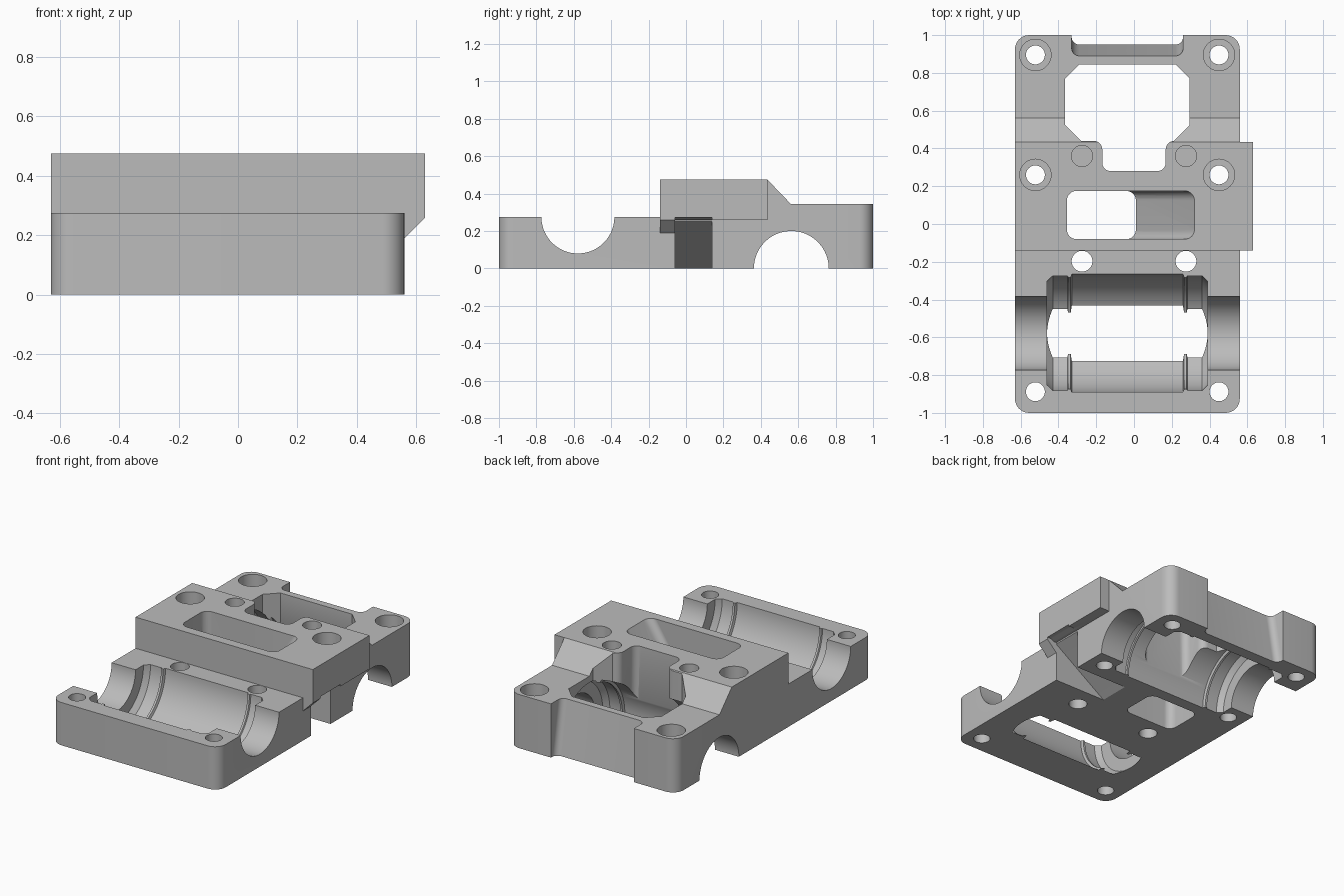
import bpy, bmesh, math
from mathutils import Vector

if "Cube" in bpy.data.objects:
    bpy.data.objects.remove(bpy.data.objects["Cube"])

grey = bpy.data.materials.new("mid_grey")
grey.use_nodes = True
grey.diffuse_color = (0.5, 0.5, 0.5, 1)
grey.node_tree.nodes["Principled BSDF"].inputs["Base Color"].default_value = (0.5, 0.5, 0.5, 1)

MID = -0.035          # centre line of the body
LEFT, RIGHT = -0.63, 0.56


def make(name, bm):
    bmesh.ops.recalc_face_normals(bm, faces=bm.faces)
    mesh = bpy.data.meshes.new(name)
    bm.to_mesh(mesh)
    bm.free()
    mesh.materials.append(grey)
    ob = bpy.data.objects.new(name, mesh)
    bpy.context.collection.objects.link(ob)
    return ob


def prism_bm(pts, axis, lo, hi):
    """Extrude a 2D outline along an axis; the other two axes keep their order."""
    bm = bmesh.new()

    def place(p, t):
        c = list(p)
        c.insert("xyz".index(axis), t)
        return Vector(c)
    face = bm.faces.new([bm.verts.new(place(p, lo)) for p in pts])
    moved = bmesh.ops.extrude_face_region(bm, geom=[face])["geom"]
    shift = place((0, 0), hi - lo)
    bmesh.ops.translate(bm, vec=shift, verts=[v for v in moved if isinstance(v, bmesh.types.BMVert)])
    return bm


def prism(name, pts, axis, lo, hi):
    return make(name, prism_bm(pts, axis, lo, hi))


def rect(x0, x1, y0, y1, r=0.0, n=8):
    if not r:
        return [(x0, y0), (x1, y0), (x1, y1), (x0, y1)]
    out = []
    corners = [(x1 - r, y1 - r), (x0 + r, y1 - r), (x0 + r, y0 + r), (x1 - r, y0 + r)]
    for q, (cx, cy) in enumerate(corners):
        for i in range(n + 1):
            a = math.pi / 2 * (q + i / n)
            out.append((cx + r * math.cos(a), cy + r * math.sin(a)))
    return out


def circle(x, y, r, n=40):
    return [(x + r * math.cos(math.tau * i / n), y + r * math.sin(math.tau * i / n)) for i in range(n)]


def lathe(name, profile, y, z, n=96):
    """Solid of revolution around an x axis line; profile holds (x, radius)."""
    bm = bmesh.new()
    rings = [[bm.verts.new((x, *p)) for p in circle(y, z, r, n)] for x, r in profile]
    for a, b in zip(rings, rings[1:]):
        for i in range(n):
            j = (i + 1) % n
            bm.faces.new((a[i], a[j], b[j], b[i]))
    bm.faces.new(rings[0])
    bm.faces.new(rings[-1])
    return make(name, bm)


def boolean(target, tool, op="DIFFERENCE"):
    mod = target.modifiers.new(op.lower(), "BOOLEAN")
    mod.operation, mod.solver, mod.object = op, "EXACT", tool
    bpy.context.view_layer.objects.active = target
    bpy.ops.object.modifier_apply(modifier=mod.name)
    bpy.data.objects.remove(tool)


# Stepped body with rounded upright corners
side = [(-1, 0), (1, 0), (1, 0.345), (0.56, 0.345), (0.435, 0.475),
        (-0.14, 0.475), (-0.14, 0.275), (-1, 0.275)]
bm = prism_bm(side, "x", LEFT, RIGHT)
corners = [e for e in bm.edges if all(abs(v.co.y) > 0.99 for v in e.verts)
           and abs(e.verts[0].co.z - e.verts[1].co.z) > 0.1]
bmesh.ops.bevel(bm, geom=corners, offset=0.075, segments=8, profile=0.5, affect="EDGES")
body = make("carriage_body", bm)

# Side ledge and its small sloped support
boolean(body, prism("side_ledge", rect(0.4, 0.63, -0.14, 0.435), "z", 0.26, 0.475), "UNION")
support = [(0.45, 0.19), (0.56, 0.19), (0.63, 0.26), (0.63, 0.3), (0.45, 0.3)]
boolean(body, prism("ledge_support", support, "y", -0.14, -0.06), "UNION")

# Wedge notch below the ledge
wedge = [(0.17, -0.02), (0.19, 0), (0.56, 0.25), (0.6, 0.272), (0.7, 0.272), (0.7, -0.02)]
boolean(body, prism("wedge_notch", wedge, "y", -0.06, 0.14))

# Two bearing seats with narrower end bores, one open upward, one open downward
half = [(0.425, 0.275), (0.395, 0.304), (0.318, 0.304), (0.314, 0.296),
        (0.3, 0.296), (0.294, 0.312)]
seat = [(MID - x, r) for x, r in half] + [(MID + x, r) for x, r in reversed(half)]
for label, y, z, bore in (("front", -0.578, 0.275, 0.195), ("rear", 0.563, 0, 0.2)):
    boolean(body, lathe(label + "_seat", seat, y, z))
    boolean(body, lathe(label + "_bore", [(-0.8, bore), (0.8, bore)], y, z))

# Octagonal window and the rounded clearance beside it
octagon = [(-0.29, 0.845), (0.22, 0.845), (0.295, 0.77), (0.295, 0.525),
           (0.21, 0.44), (-0.28, 0.44), (-0.365, 0.525), (-0.365, 0.77)]
boolean(body, prism("window", octagon, "z", 0.05, 0.6))
R = 0.045
mouth = [(-0.168, 0.28 + R)]
mouth = [p for p in rect(-0.168, 0.168, 0.28, 0.6, R) if p[1] < 0.4]
for s in (1, -1):
    arc = [(s * (0.168 + R - R * math.cos(a)), 0.44 - R + R * math.sin(a))
           for a in [math.pi / 2 * i / 8 for i in range(9)]]
    arc += [(s * (0.168 + R), 0.5)]
    mouth += arc if s == 1 else arc[::-1]
# keep the outline in order: right arc follows the lower right corner
mouth = sorted(mouth, key=lambda p: math.atan2(p[0], 0.45 - p[1]) if p[1] < 0.36
               else math.copysign(2 + p[1], p[0]))
boolean(body, prism("clearance", mouth, "z", -0.1, 0.6))

# Tapering pocket through the middle
bm = bmesh.new()
for x1, z in ((0.32, 0.475), (0.01, 0.0)):
    for grow in (0, 0.02):
        lift = grow if z else -grow
        for p in rect(-0.355, x1 + lift * 0.65, -0.08, 0.175, 0.05):
            bm.verts.new((*p, z + lift))
hull = bmesh.ops.convex_hull(bm, input=bm.verts)
bmesh.ops.delete(bm, geom=[v for v in bm.verts if not v.link_faces], context="VERTS")
boolean(body, make("pocket", bm))

# Leaning recess in the rear face
bm = prism_bm(rect(-0.33, 0.26, 0.9, 1.2, 0.04), "z", -0.05, 0.4)
for v in bm.verts:
    if v.co.y < 1.05:
        v.co.y += 0.05 - (v.co.z * 0.06 / 0.345)
boolean(body, make("rear_recess", bm))

# Screw holes: corners and shoulders, with counterbores on the tall part
for x in (MID - 0.487, MID + 0.485):
    for y, top in ((-0.888, None), (0.26, 0.475), (0.895, 0.345)):
        boolean(body, prism("screw_hole", circle(x, y, 0.05), "z", -0.1, 0.6))
        if top:
            boolean(body, prism("counterbore", circle(x, y, 0.083), "z", top - 0.12, 0.6))

# Inner holes: through at the front, blind at the back
for x in (-0.275, 0.275):
    boolean(body, prism("front_hole", circle(x, -0.197, 0.055), "z", -0.1, 0.4))
    boolean(body, prism("blind_hole", circle(x, 0.36, 0.056), "z", 0.36, 0.6))

bpy.ops.object.select_all(action="DESELECT")
body.select_set(True)
bpy.context.view_layer.objects.active = body
bpy.ops.object.shade_smooth_by_angle(angle=math.radians(30))
